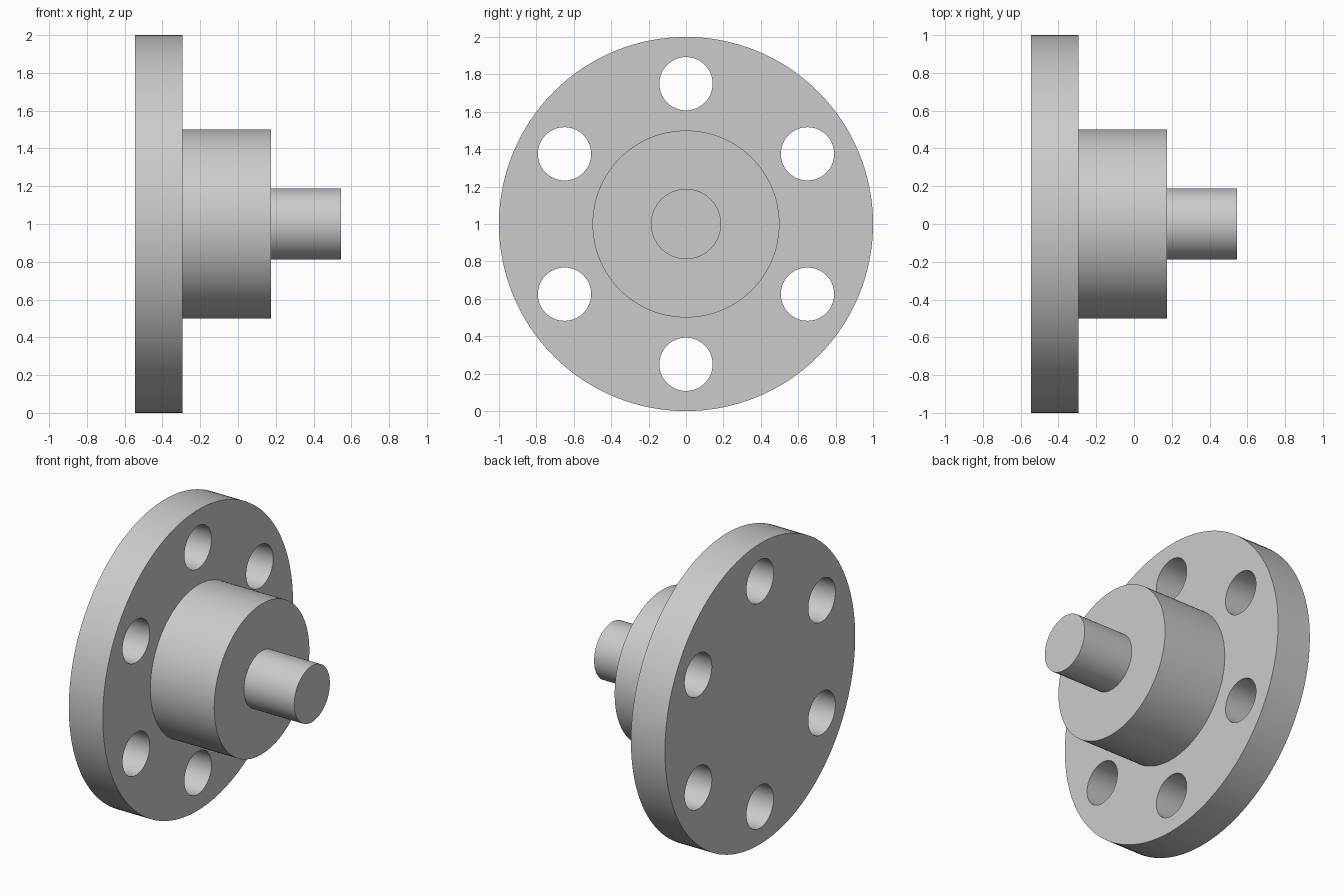
import bpy
from math import cos, sin, pi, radians

cube = bpy.data.objects.get("Cube")
if cube:
    bpy.data.objects.remove(cube, do_unlink=True)

AXIS_Z = 1.0

# Plain grey metal
steel = bpy.data.materials.new("grey_steel")
steel.use_nodes = True
grey = (0.6, 0.6, 0.6, 1.0)
steel.diffuse_color = grey
steel.node_tree.nodes["Principled BSDF"].inputs["Base Color"].default_value = grey


def cylinder_x(name, x0, x1, radius, y=0.0, z=AXIS_Z, sides=128):
    """Solid cylinder lying along the x axis from x0 to x1."""
    bpy.ops.mesh.primitive_cylinder_add(
        vertices=sides, radius=radius, depth=x1 - x0,
        location=((x0 + x1) / 2, y, z), rotation=(0, pi / 2, 0))
    obj = bpy.context.object
    obj.name = name
    obj.data.materials.append(steel)
    return obj


# Stepped round parts sharing one axis
flange = cylinder_x("flange", -0.545, -0.295, 1.0)
hub = cylinder_x("hub", -0.295, 0.175, 0.5)
shaft = cylinder_x("shaft", 0.175, 0.545, 0.1875)

# Six bolt holes drilled through the flange
for i in range(6):
    angle = pi / 2 + i * pi / 3
    drill = cylinder_x("bolt_hole_cutter", -0.7, -0.1, 0.1425,
                       0.75 * cos(angle), AXIS_Z + 0.75 * sin(angle), 64)
    cut = flange.modifiers.new("bolt_hole", 'BOOLEAN')
    cut.operation = 'DIFFERENCE'
    cut.solver = 'EXACT'
    cut.object = drill
    bpy.context.view_layer.objects.active = flange
    bpy.ops.object.modifier_apply(modifier=cut.name)
    bpy.data.objects.remove(drill, do_unlink=True)

# Smooth round walls with crisp rims
for obj in (flange, hub, shaft):
    bpy.ops.object.select_all(action='DESELECT')
    obj.select_set(True)
    bpy.context.view_layer.objects.active = obj
    bpy.ops.object.shade_smooth_by_angle(angle=radians(30))
